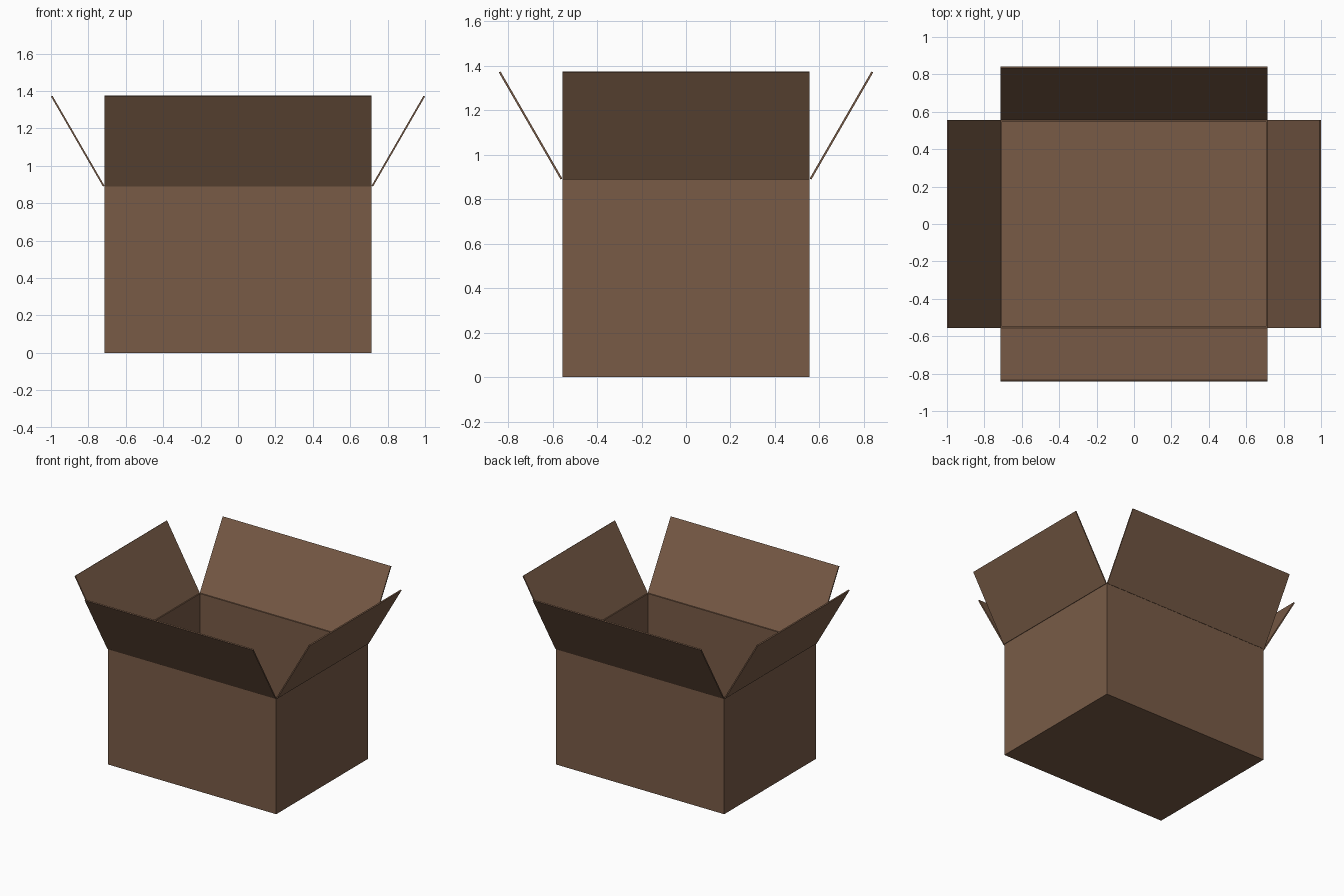
import bpy
from math import radians, sin, cos
from mathutils import Matrix

if "Cube" in bpy.data.objects:
    bpy.data.objects.remove(bpy.data.objects["Cube"])

HX, HY, H = 0.714, 0.556, 0.893   # outer half sizes and wall height
T = 0.009                         # cardboard thickness
FLAP = 0.556                      # flap length
LEAN = radians(30)                # outward lean from vertical

card = bpy.data.materials.new("cardboard")
card.diffuse_color = (0.19, 0.105, 0.062, 1)
card.use_nodes = True
card.node_tree.nodes["Principled BSDF"].inputs["Base Color"].default_value = card.diffuse_color


def slab(name, size, matrix):
    """Cardboard panel: a box of the given size placed by a matrix."""
    bpy.ops.mesh.primitive_cube_add(size=1)
    ob = bpy.context.object
    ob.name = name
    ob.data.transform(matrix @ Matrix.Diagonal((*size, 1)))
    ob.data.materials.append(card)
    return ob


# Floor
slab("floor", (2 * HX, 2 * HY, T), Matrix.Translation((0, 0, T / 2)))

# Each side: turn about z, distance to the wall, wall width
sides = [("right", 0, HX, 2 * HY), ("back", 90, HY, 2 * HX),
         ("left", 180, HX, 2 * HY), ("front", 270, HY, 2 * HX)]
for name, angle, dist, width in sides:
    turn = Matrix.Rotation(radians(angle), 4, 'Z')
    # Upright wall; front and back span the full width
    fit = width if dist == HY else width - 2 * T
    slab(name + "_wall", (T, fit, H - T),
         turn @ Matrix.Translation((dist - T / 2, 0, T + (H - T) / 2)))
    # Open flap hinged on the top outer edge
    hinge = turn @ Matrix.Translation((dist, 0, H)) @ Matrix.Rotation(LEAN, 4, 'Y')
    slab(name + "_flap", (T, width, FLAP),
         hinge @ Matrix.Translation((T / 2, 0, FLAP / 2)))
